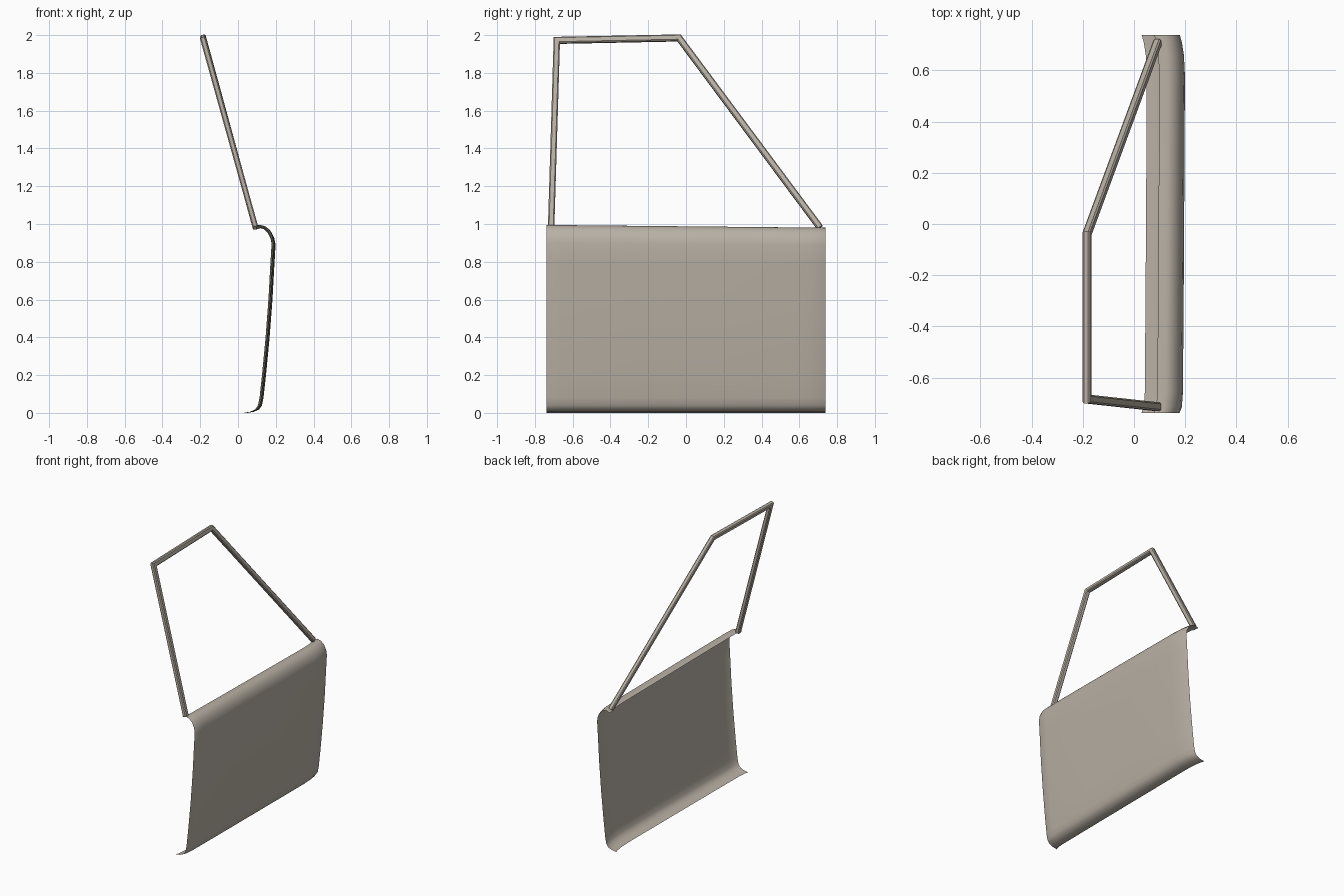
import bpy
import bmesh
from math import radians
from mathutils import Vector

cube = bpy.data.objects.get("Cube")
if cube:
    bpy.data.objects.remove(cube, do_unlink=True)

# Single warm grey paint
paint = bpy.data.materials.new("warm_grey_paint")
paint.use_nodes = True
colour = (0.48, 0.435, 0.375, 1)
paint.diffuse_color = colour
paint.node_tree.nodes["Principled BSDF"].inputs["Base Color"].default_value = colour


def finish(bm, name, angle):
    bmesh.ops.recalc_face_normals(bm, faces=bm.faces)
    mesh = bpy.data.meshes.new(name)
    bm.to_mesh(mesh)
    bm.free()
    mesh.materials.append(paint)
    obj = bpy.data.objects.new(name, mesh)
    bpy.context.collection.objects.link(obj)
    bpy.ops.object.select_all(action="DESELECT")
    obj.select_set(True)
    bpy.context.view_layer.objects.active = obj
    bpy.ops.object.shade_smooth_by_angle(angle=radians(angle))
    return obj


def loft(bm, rows, closed=False):
    rings = [[bm.verts.new(p) for p in row] for row in rows]
    n = len(rings[0])
    for a, b in zip(rings, rings[1:]):
        for i in range(n if closed else n - 1):
            j = (i + 1) % n
            bm.faces.new((a[i], a[j], b[j], b[i]))
    if closed:
        bm.faces.new(rings[0])
        bm.faces.new(rings[-1])


# Door skin: curved profile swept along y, ends pulled slightly inwards
profile = [(0.045, 0), (0.08, 0.006), (0.107, 0.018), (0.122, 0.04), (0.13, 0.08),
           (0.143, 0.2), (0.162, 0.4), (0.177, 0.6), (0.188, 0.8), (0.194, 0.9),
           (0.188, 0.935), (0.172, 0.968), (0.15, 0.988), (0.125, 0.995), (0.094, 0.985)]
stations = [(-0.738, -0.016), (-0.715, -0.007), (-0.66, -0.003), (-0.3, 0),
            (0.2, 0.003), (0.58, 0.005), (0.66, 0.001), (0.71, -0.007), (0.738, -0.015)]
bm = bmesh.new()
loft(bm, [[(x + shift, y, z * (1 - 0.01 * (y + 0.74))) for x, z in profile]
          for y, shift in stations])
# Outer face points towards +x
skin = finish(bm, "door_skin", 50)
if sum(p.normal.x * p.area for p in skin.data.polygons) < 0:
    skin.data.flip_normals()

# Window frame: chamfered bar with mitred corners, lying in a leaning plane
path = [Vector(p) for p in ((0.092, -0.714, 0.985), (-0.183, -0.684, 1.972),
                            (-0.183, -0.037, 1.985), (0.092, 0.709, 0.982))]
lean = Vector((0.963, 0, 0.268)).normalized()
half_w, half_t, cut = 0.017, 0.015, 0.006
section = []
for sx, sy in ((1, 1), (-1, 1), (-1, -1), (1, -1)):
    pair = [(sx * half_w, sy * (half_t - cut)), (sx * (half_w - cut), sy * half_t)]
    section += pair if sx * sy > 0 else pair[::-1]

rows = []
for i, p in enumerate(path):
    before = (p - path[max(i - 1, 0)]).normalized()
    after = (path[min(i + 1, len(path) - 1)] - p).normalized()
    tangent = (before + after).normalized()
    side = lean.cross(tangent).normalized()
    reference = after if after.length else before
    stretch = 1 / max(tangent.dot(reference), 0.5)
    rows.append([p + side * a * stretch + lean * b for a, b in section])
bm = bmesh.new()
loft(bm, rows, closed=True)
finish(bm, "window_frame", 30)
